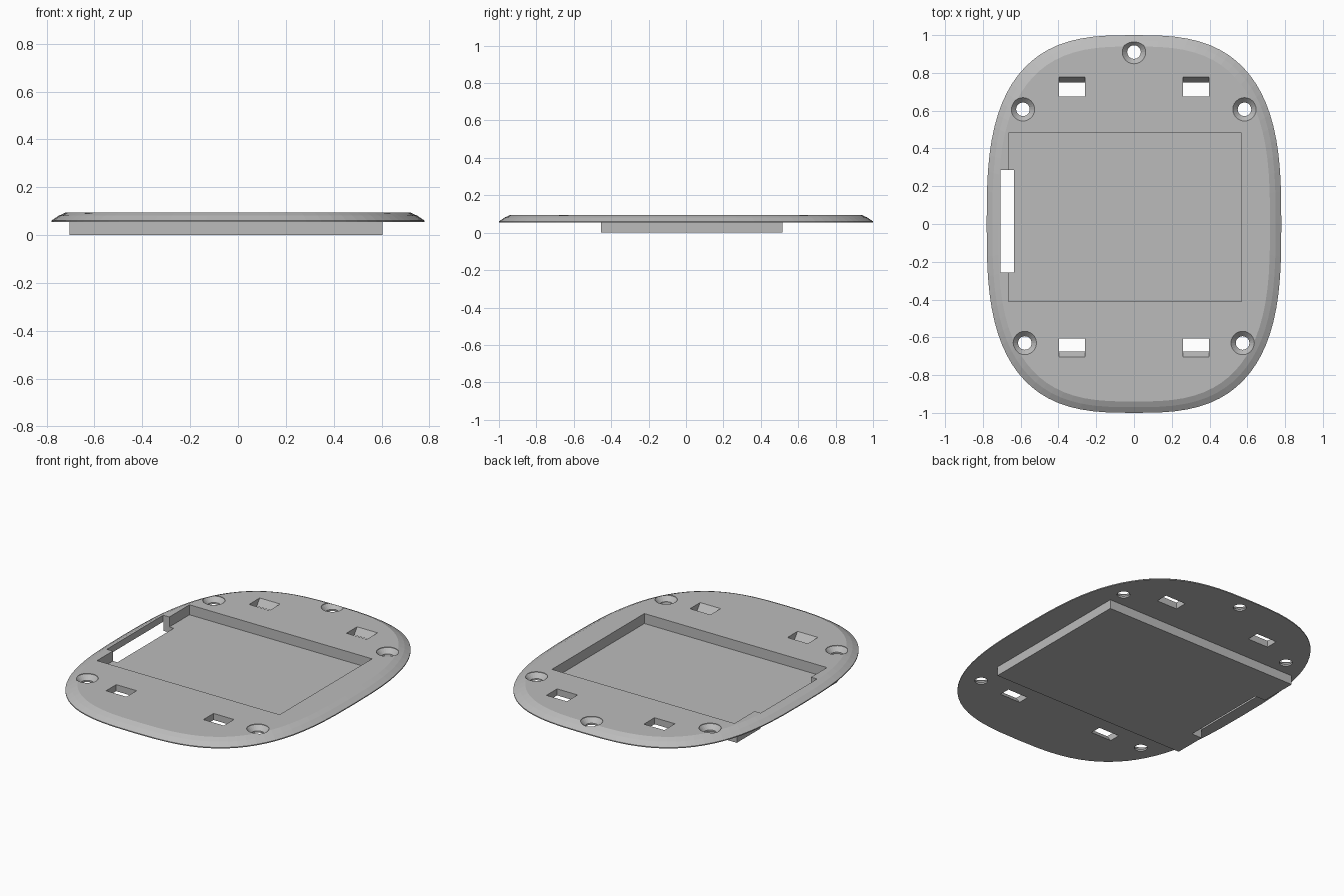
import bpy, bmesh, math

cube = bpy.data.objects.get("Cube")
if cube:
    bpy.data.objects.remove(cube, do_unlink=True)

grey = bpy.data.materials.new("plain_grey")
grey.use_nodes = True
colour = (0.5, 0.5, 0.5, 1)
grey.diffuse_color = colour
grey.node_tree.nodes["Principled BSDF"].inputs["Base Color"].default_value = colour


def loft(name, rings):
    """Closed solid through a stack of matching rings, bottom to top."""
    bm = bmesh.new()
    loops = [[bm.verts.new(p) for p in ring] for ring in rings]
    n = len(loops[0])
    bm.faces.new(loops[0][::-1])
    bm.faces.new(loops[-1])
    for low, high in zip(loops, loops[1:]):
        for i in range(n):
            j = (i + 1) % n
            bm.faces.new((low[i], low[j], high[j], high[i]))
    mesh = bpy.data.meshes.new(name)
    bm.to_mesh(mesh)
    bm.free()
    mesh.materials.append(grey)
    obj = bpy.data.objects.new(name, mesh)
    bpy.context.collection.objects.link(obj)
    return obj


def oval(inset, z, n=80, power=2.9):
    """Rounded-rectangle outline of the plate."""
    ring = []
    for i in range(n):
        t = 2 * math.pi * i / n
        c, s = math.cos(t), math.sin(t)
        x = math.copysign(abs(c) ** (2 / power), c)
        y = math.copysign(abs(s) ** (2 / power), s)
        ring.append((x * (0.78 - inset), y * (1 - inset), z))
    return ring


def rect(x0, x1, y0, y1, z):
    return [(x0, y0, z), (x1, y0, z), (x1, y1, z), (x0, y1, z)]


def circle(x, y, r, z, n=24):
    return [(x + r * math.cos(2 * math.pi * i / n),
             y + r * math.sin(2 * math.pi * i / n), z) for i in range(n)]


def box(name, x0, x1, y0, y1, z0, z1):
    return loft(name, [rect(x0, x1, y0, y1, z0), rect(x0, x1, y0, y1, z1)])


def combine(target, other, operation):
    mod = target.modifiers.new("combine", 'BOOLEAN')
    mod.operation = operation
    mod.solver = 'EXACT'
    mod.object = other
    bpy.context.view_layer.objects.active = target
    bpy.ops.object.modifier_apply(modifier=mod.name)
    bpy.data.objects.remove(other, do_unlink=True)


# Plate with a sloped rim, and the shallow tray under it
profile = [(0, 0.055), (0, 0.061), (0.03, 0.081), (0.06, 0.095)]
plate = loft("cover_plate", [oval(d, z) for d, z in profile])
combine(plate, box("tray", -0.705, 0.605, -0.455, 0.517, 0, 0.07), 'UNION')

# Tray pocket and the long side slot
combine(plate, box("pocket", -0.665, 0.568, -0.41, 0.482, 0.034, 0.2), 'DIFFERENCE')
combine(plate, box("side_slot", -0.706, -0.635, -0.257, 0.287, -0.1, 0.2), 'DIFFERENCE')

# Four rectangular clip holes, each with a sloped outer wall
for side in (-1, 1):
    xa, xb = sorted((side * 0.26, side * 0.398))
    for inner, through, outer in ((0.675, 0.75, 0.778), (-0.607, -0.675, -0.705)):
        rings = []
        for z, edge in ((0.02, through), (0.055, through), (0.095, outer), (0.12, outer)):
            rings.append(rect(xa, xb, min(inner, edge), max(inner, edge), z))
        combine(plate, loft("clip_hole", rings), 'DIFFERENCE')

# Five countersunk screw holes
for x, y in ((0, 0.91), (-0.588, 0.607), (0.585, 0.607), (-0.578, -0.63), (0.575, -0.63)):
    rings = [circle(x, y, r, z) for r, z in
             ((0.036, 0.02), (0.036, 0.065), (0.062, 0.092), (0.062, 0.12))]
    combine(plate, loft("screw_hole", rings), 'DIFFERENCE')
